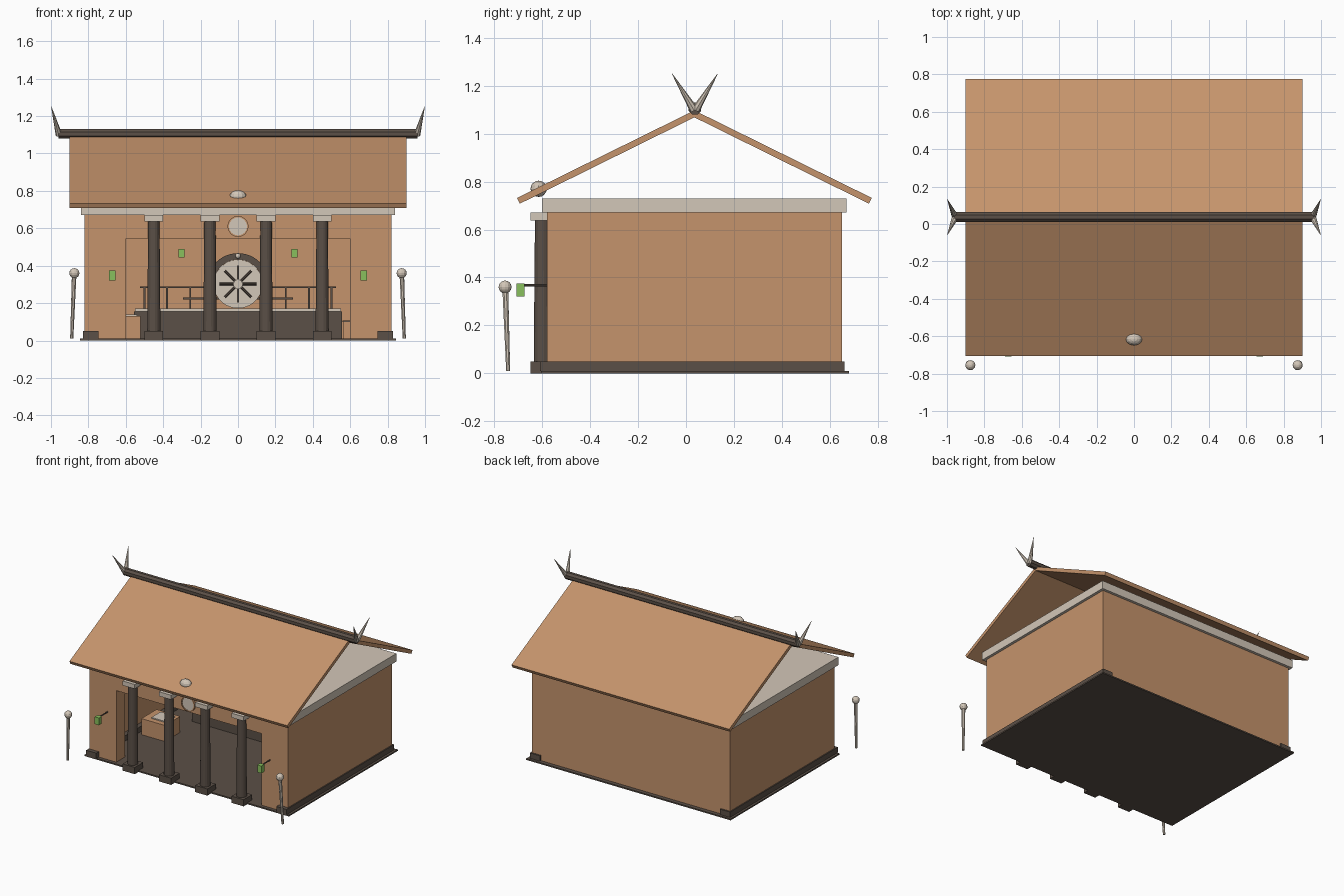
import bpy, math
from mathutils import Vector

if "Cube" in bpy.data.objects:
    bpy.data.objects.remove(bpy.data.objects["Cube"])


def mat(name, rgb):
    m = bpy.data.materials.new(name)
    m.diffuse_color = (*rgb, 1)
    m.use_nodes = True
    m.node_tree.nodes["Principled BSDF"].inputs["Base Color"].default_value = m.diffuse_color
    return m


CLAY = mat("clay_brown", (0.56, 0.295, 0.15))
DARK = mat("dark_wood", (0.105, 0.08, 0.063))
STONE = mat("pale_stone", (0.65, 0.57, 0.48))
GREEN = mat("lantern_green", (0.25, 0.53, 0.11))


def mesh(name, verts, faces, m):
    me = bpy.data.meshes.new(name)
    me.from_pydata(verts, [], faces)
    me.materials.append(m)
    ob = bpy.data.objects.new(name, me)
    bpy.context.collection.objects.link(ob)
    return ob


def box(name, x0, x1, y0, y1, z0, z1, m):
    v = [(x, y, z) for z in (z0, z1) for x, y in ((x0, y0), (x1, y0), (x1, y1), (x0, y1))]
    f = [(3, 2, 1, 0), (4, 5, 6, 7)] + [(i, (i + 1) % 4, (i + 1) % 4 + 4, i + 4) for i in range(4)]
    return mesh(name, v, f, m)


def rod(name, a, b, r0, r1, m, sides=8):
    # tapered rod from point a to point b
    a, b = Vector(a), Vector(b)
    d = b - a
    q = d.to_track_quat('Z', 'Y')
    v = []
    for p, r in ((a, r0), (b, r1)):
        for i in range(sides):
            t = 2 * math.pi * (i + 0.5) / sides
            v.append(p + q @ Vector((r * math.cos(t), r * math.sin(t), 0)))
    f = [tuple(range(sides))[::-1], tuple(range(sides, 2 * sides))]
    f += [(i, (i + 1) % sides, (i + 1) % sides + sides, i + sides) for i in range(sides)]
    return mesh(name, v, f, m)


def ball(name, c, r, m, scale=(1, 1, 1)):
    bpy.ops.mesh.primitive_uv_sphere_add(segments=12, ring_count=8, radius=r, location=c)
    ob = bpy.context.object
    ob.name = name
    ob.scale = scale
    ob.data.materials.append(m)
    return ob


def prism_x(name, prof, x0, x1, m):
    # extrude a (y, z) profile along x
    n = len(prof)
    v = [(x, y, z) for x in (x0, x1) for y, z in prof]
    f = [tuple(range(n))[::-1], tuple(range(n, 2 * n))]
    f += [(i, (i + 1) % n, (i + 1) % n + n, i + n) for i in range(n)]
    return mesh(name, v, f, m)


def arc_band(name, cz, r0, r1, y0, y1, a0, a1, m, n=24):
    # flat ring or arch facing the front
    v, f = [], []
    for i in range(n + 1):
        t = math.radians(a0 + (a1 - a0) * i / n)
        for r, y in ((r0, y0), (r1, y0), (r1, y1), (r0, y1)):
            v.append((r * math.cos(t), y, cz + r * math.sin(t)))
    for i in range(n):
        k = 4 * i
        f += [(k + j, k + 4 + j, k + 4 + (j + 1) % 4, k + (j + 1) % 4) for j in range(4)]
    f += [(0, 1, 2, 3), (4 * n + 3, 4 * n + 2, 4 * n + 1, 4 * n)]
    return mesh(name, v, f, m)


# floor and walls
box("floor_slab", -0.845, 0.845, -0.605, 0.68, 0, 0.01, DARK)
box("back_wall", -0.82, 0.82, 0.61, 0.65, 0.01, 0.67, CLAY)
box("front_lintel", -0.6, 0.6, -0.58, -0.48, 0.545, 0.67, CLAY)
for s, side in ((-1, "left"), (1, "right")):
    a, b = sorted((s * 0.78, s * 0.82))
    box(side + "_wall", a, b, -0.48, 0.61, 0.01, 0.67, CLAY)
    a, b = sorted((s * 0.6, s * 0.82))
    box(side + "_front_wall", a, b, -0.58, -0.48, 0.01, 0.67, CLAY)
    a, b = sorted((s * 0.745, s * 0.828))
    box(side + "_plinth", a, b, -0.61, 0.662, 0.01, 0.05, DARK)

# ceiling slab, roof and ridge
box("ceiling_slab", -0.84, 0.84, -0.6, 0.67, 0.67, 0.73, STONE)
prism_x("gable_roof", [(-0.705, 0.732), (-0.693, 0.708), (0.035, 1.068),
                       (0.763, 0.708), (0.775, 0.732), (0.035, 1.097)], -0.9, 0.9, CLAY)
rod("ridge_beam", (-0.96, 0.037, 1.105), (0.96, 0.037, 1.105), 0.028, 0.028, DARK)
for s in (-1, 1):
    for t in (-1, 1):
        rod("ridge_horn", (s * 0.957, 0.037 + t * 0.004, 1.1),
            (s * 0.998, 0.037 + t * 0.095, 1.25), 0.018, 0.001, STONE)
ball("eave_orb", (0, -0.615, 0.77), 0.034, STONE, (1.32, 1, 1))

# front columns
for x in (-0.45, -0.15, 0.15, 0.45):
    box("column_base", x - 0.05, x + 0.05, -0.648, -0.548, 0, 0.05, DARK)
    rod("column_shaft", (x, -0.6, 0.05), (x, -0.6, 0.637), 0.036, 0.031, DARK, 16)
    box("column_capital", x - 0.05, x + 0.05, -0.648, -0.56, 0.637, 0.67, STONE)

# round plaque above the doorway
rod("plaque_disc", (0, -0.575, 0.61), (0, -0.59, 0.61), 0.05, 0.05, STONE, 24)
arc_band("plaque_rim", 0.61, 0.048, 0.056, -0.594, -0.579, 0, 360, CLAY)

# torch poles and lanterns
for s in (-1, 1):
    rod("torch_pole", (s * 0.889, -0.742, 0.01), (s * 0.876, -0.754, 0.35), 0.009, 0.013, STONE)
    ball("torch_globe", (s * 0.875, -0.755, 0.36), 0.027, STONE)
    x = s * 0.672
    rod("lantern_bracket", (x, -0.58, 0.367), (x, -0.7, 0.367), 0.005, 0.005, DARK)
    box("lantern", x - 0.017, x + 0.017, -0.708, -0.674, 0.32, 0.374, GREEN)
    x = s * 0.302
    rod("inner_lantern_bracket", (x, 0.61, 0.485), (x, 0.56, 0.485), 0.004, 0.004, DARK)
    box("inner_lantern", x - 0.015, x + 0.015, 0.545, 0.575, 0.445, 0.49, GREEN)

# raised platform with railings
box("platform", -0.555, 0.555, 0.25, 0.61, 0.01, 0.155, DARK)
box("platform_top", -0.55, 0.55, 0.24, 0.61, 0.155, 0.17, STONE)
for s in (-1, 1):
    a, b = sorted((s * 0.1, s * 0.525))
    box("rail_top", a, b, 0.52, 0.535, 0.28, 0.29, DARK)
    a, b = sorted((s * 0.1, s * 0.295))
    box("rail_lower", a, b, 0.52, 0.535, 0.22, 0.23, DARK)
    for x in (0.5, 0.38, 0.255):
        box("rail_post", s * x - 0.005, s * x + 0.005, 0.52, 0.535, 0.17, 0.285, DARK)

# spoked wheel under an arch
rod("wheel_disc", (0, 0.5, 0.302), (0, 0.46, 0.302), 0.13, 0.13, STONE, 32)
arc_band("wheel_arch", 0.302, 0.13, 0.165, 0.46, 0.51, 0, 180, DARK)
for i in range(8):
    t = i * math.pi / 4
    c, d = math.cos(t), math.sin(t)
    rod("wheel_spoke", (c * 0.02, 0.457, 0.302 + d * 0.02),
        (c * 0.1, 0.457, 0.302 + d * 0.1), 0.007, 0.007, DARK, 6)
rod("wheel_hub", (0, 0.47, 0.302), (0, 0.445, 0.302), 0.025, 0.025, STONE, 16)
ball("arch_bead", (0, 0.46, 0.452), 0.014, STONE)

# offering chest and side bench
box("offering_chest", -0.715, -0.52, -0.12, 0.06, 0.01, 0.13, CLAY)
box("chest_tray", -0.66, -0.54, -0.08, 0.03, 0.13, 0.138, STONE)
box("side_bench", 0.565, 0.75, -0.1, 0.2, 0.01, 0.1, CLAY)
box("bench_top", 0.56, 0.755, -0.105, 0.205, 0.1, 0.108, DARK)
